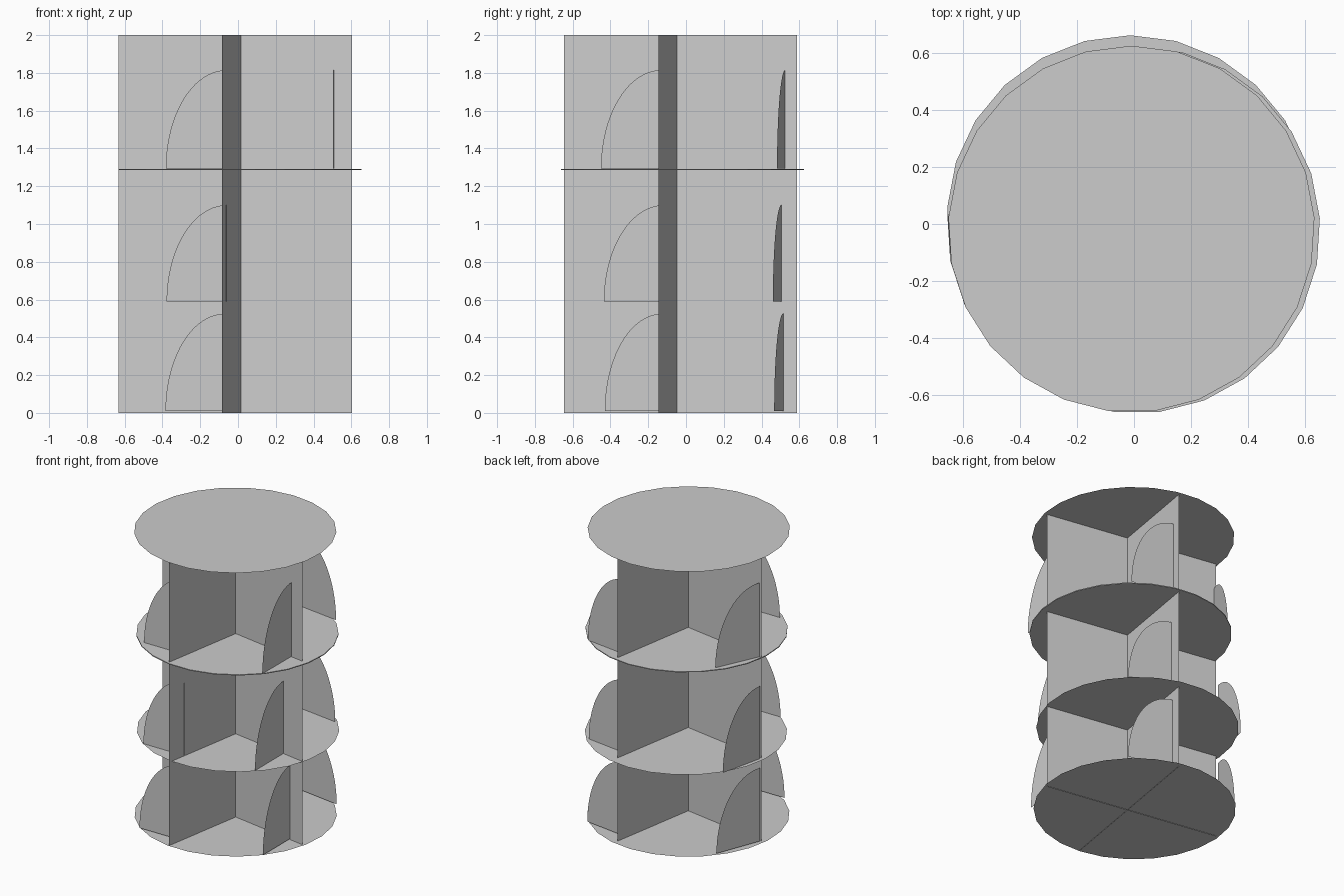
import bpy
from math import sin, cos, pi, radians
from mathutils import Vector

cube = bpy.data.objects.get("Cube")
if cube:
    bpy.data.objects.remove(cube, do_unlink=True)

# One plain grey for the whole piece
grey = bpy.data.materials.new("light_grey")
grey.use_nodes = True
COLOUR = (0.604, 0.604, 0.604, 1)
grey.diffuse_color = COLOUR
grey.node_tree.nodes["Principled BSDF"].inputs["Base Color"].default_value = COLOUR

TURN = radians(9.5)   # the crossed panels are turned clockwise
SIDES = 25


def sheet(name, points):
    """Flat one-face sheet through an ordered outline."""
    mesh = bpy.data.meshes.new(name)
    mesh.from_pydata(points, [], [range(len(points))])
    mesh.materials.append(grey)
    obj = bpy.data.objects.new(name, mesh)
    bpy.context.scene.collection.objects.link(obj)
    return obj


def shelf(name, x, y, z, radius=0.645):
    ring = [2 * pi * i / SIDES for i in range(SIDES)]
    return sheet(name, [(x + radius * sin(-a), y + radius * cos(a), z) for a in ring])


def panel(name, centre, direction, half=0.626):
    c, d = Vector(centre), Vector(direction) * half
    a, b = c - d, c + d
    return sheet(name, [(a.x, a.y, 0), (b.x, b.y, 0), (b.x, b.y, 2), (a.x, a.y, 2)])


def fin(name, inner, tip, z, height, steps=20):
    """Upright quarter ellipse, tallest at its inner edge."""
    p, q = Vector(inner), Vector(tip)
    points = [(p.x, p.y, z)]
    for i in range(steps + 1):
        a = pi / 2 * i / steps
        r = p.lerp(q, cos(a))
        points.append((r.x, r.y, z + height * sin(a)))
    return sheet(name, points)


# Round shelves
shelf("top_shelf", -0.009, -0.018, 2.0)
upper = shelf("upper_shelf", 0.01, -0.021, 1.292)
shelf("lower_shelf", -0.013, 0.019, 0.588)
shelf("bottom_shelf", -0.013, -0.008, 0.003)
solid = upper.modifiers.new("thickness", "SOLIDIFY")
solid.thickness = 0.006

# Crossed upright panels
panel("cross_panel_wide", (-0.014, -0.042), (cos(TURN), -sin(TURN)))
panel("cross_panel_deep", (0.018, -0.029), (sin(TURN), cos(TURN)))

# Pinwheel of curved fins on each tier: base height, fin height, then inner and tip points
tiers = {
    "bottom": (0.01, 0.515, {
        "front": ((-0.07, -0.545), (-0.384, -0.545)),
        "left": ((0.495, -0.127), (0.495, -0.43)),
        "back": ((0.11, 0.515), (0.44, 0.467)),
        "right": ((-0.63, 0.08), (-0.51, 0.39))}),
    "middle": (0.59, 0.51, {
        "front": ((-0.06, -0.51), (-0.378, -0.51)),
        "left": ((0.437, -0.118), (0.437, -0.435)),
        "back": ((0.11, 0.505), (0.434, 0.46)),
        "right": ((-0.63, 0.08), (-0.56, 0.39))}),
    "top": (1.295, 0.52, {
        "front": ((-0.06, -0.497), (-0.382, -0.497)),
        "left": ((0.507, -0.13), (0.505, -0.45)),
        "back": ((0.11, 0.525), (0.425, 0.482)),
        "right": ((-0.615, 0.06), (-0.48, 0.36))}),
}
for tier, (z, height, fins) in tiers.items():
    for side, (inner, tip) in fins.items():
        fin(f"{tier}_{side}_fin", inner, tip, z, height)
